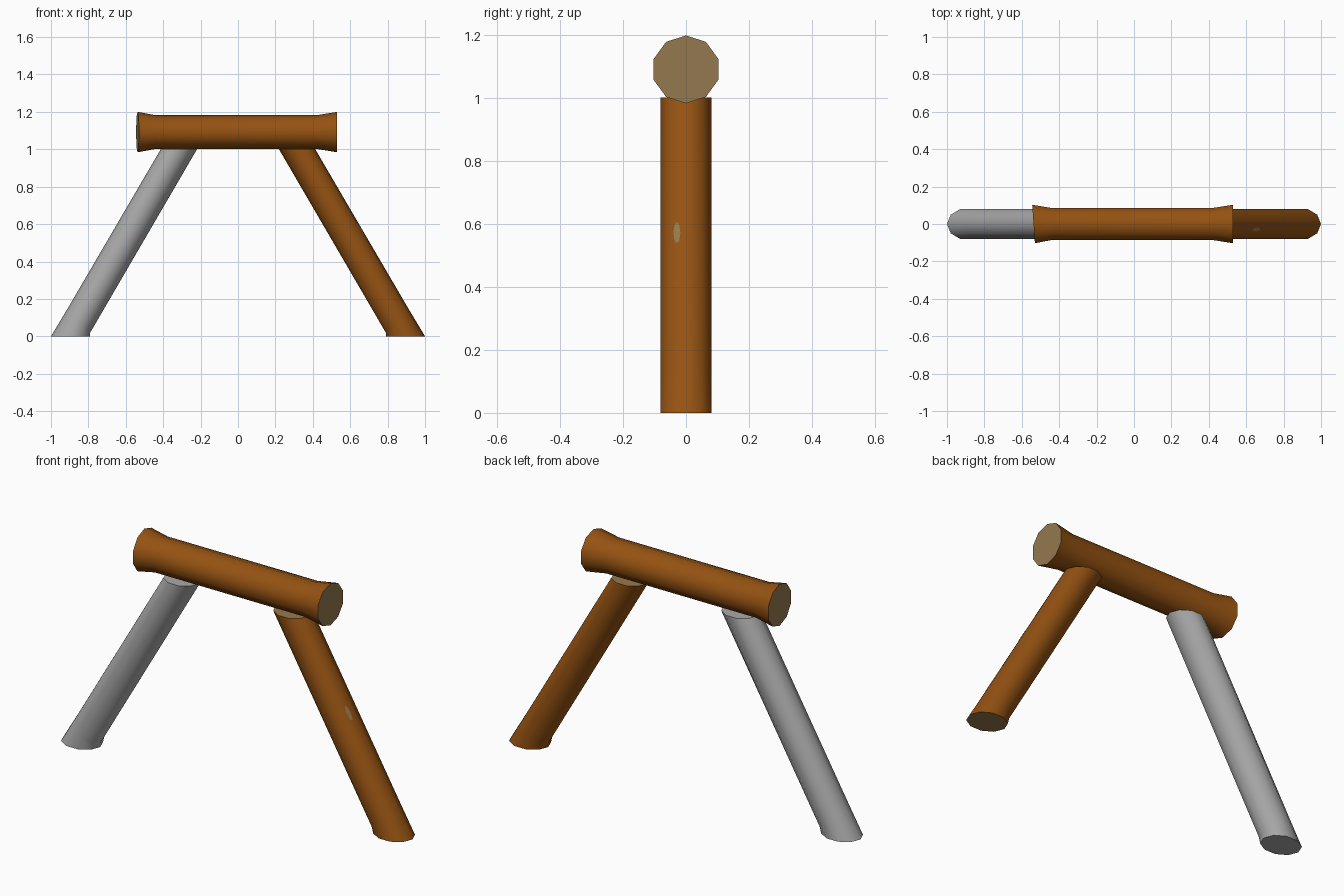
import bpy, bmesh, math
from mathutils import Vector

if "Cube" in bpy.data.objects:
    bpy.data.objects.remove(bpy.data.objects["Cube"])

def mat(name, rgb):
    m = bpy.data.materials.new(name)
    m.diffuse_color = (*rgb, 1)
    m.use_nodes = True
    m.node_tree.nodes["Principled BSDF"].inputs["Base Color"].default_value = m.diffuse_color
    return m

BARK = mat("orange_bark", (0.30, 0.085, 0.006))
WOOD = mat("cut_wood", (0.30, 0.19, 0.075))
GREY = mat("grey", (0.40, 0.40, 0.40))
N = 10

def finish(name, bm, mats):
    bmesh.ops.recalc_face_normals(bm, faces=bm.faces)
    me = bpy.data.meshes.new(name)
    bm.to_mesh(me)
    bm.free()
    for m in mats:
        me.materials.append(m)
    ob = bpy.data.objects.new(name, me)
    bpy.context.collection.objects.link(ob)
    return ob

def tube(name, rings, mats):
    """Smooth ten-sided tube through (centre, u, v) rings with flat cut ends."""
    bm = bmesh.new()
    loops = []
    for c, u, v in rings:
        c, u, v = Vector(c), Vector(u), Vector(v)
        loops.append([bm.verts.new(c + u * math.cos(2 * math.pi * i / N)
                                   + v * math.sin(2 * math.pi * i / N)) for i in range(N)])
    for a, b in zip(loops, loops[1:]):
        for i in range(N):
            j = (i + 1) % N
            bm.faces.new((a[i], a[j], b[j], b[i])).smooth = True
    for lp in (loops[0], loops[-1]):
        cap = bm.faces.new(lp)
        cap.material_index = len(mats) - 1
        for e in cap.edges:
            e.smooth = False
    return finish(name, bm, mats)

# Top log with flared ends, left cut slightly skewed
log = [(-0.537, 0.108, -0.07), (-0.44, 0.09, 0), (0.42, 0.09, 0), (0.53, 0.108, 0)]
tube("top_log", [((x, 0, 1.092), (0, 0, r), (r * skew, r, 0)) for x, r, skew in log],
     [BARK, WOOD])

# Slanted legs, cut level at the foot and under the log
for name, s, mats in (("right_leg", 1, [BARK, WOOD]), ("left_leg", -1, [GREY])):
    tube(name, [((s * 0.895, 0, 0), (s * 0.105, 0, 0), (0, 0.085, 0)),
                ((s * 0.85, 0, 0.085), (s * 0.06, 0, 0.065), (0, 0.085, 0)),
                ((s * 0.315, 0, 1.002), (s * 0.097, 0, 0), (0, 0.085, 0))], mats)

# Small bare-wood knot on the outside of the right leg
bm = bmesh.new()
ring = []
for i in range(8):
    a = 2 * math.pi * i / 8
    y, z = -0.029 + 0.011 * math.cos(a), 0.573 + 0.034 * math.sin(a)
    side = 0.097 - 0.0315 * abs(y) / 0.0808 * 0.95   # follows the leg facet
    ring.append(bm.verts.new((0.315 + (1.002 - z) * 0.584 + side + 0.003, y, z)))
bm.faces.new(ring)
finish("bark_knot", bm, [WOOD])
